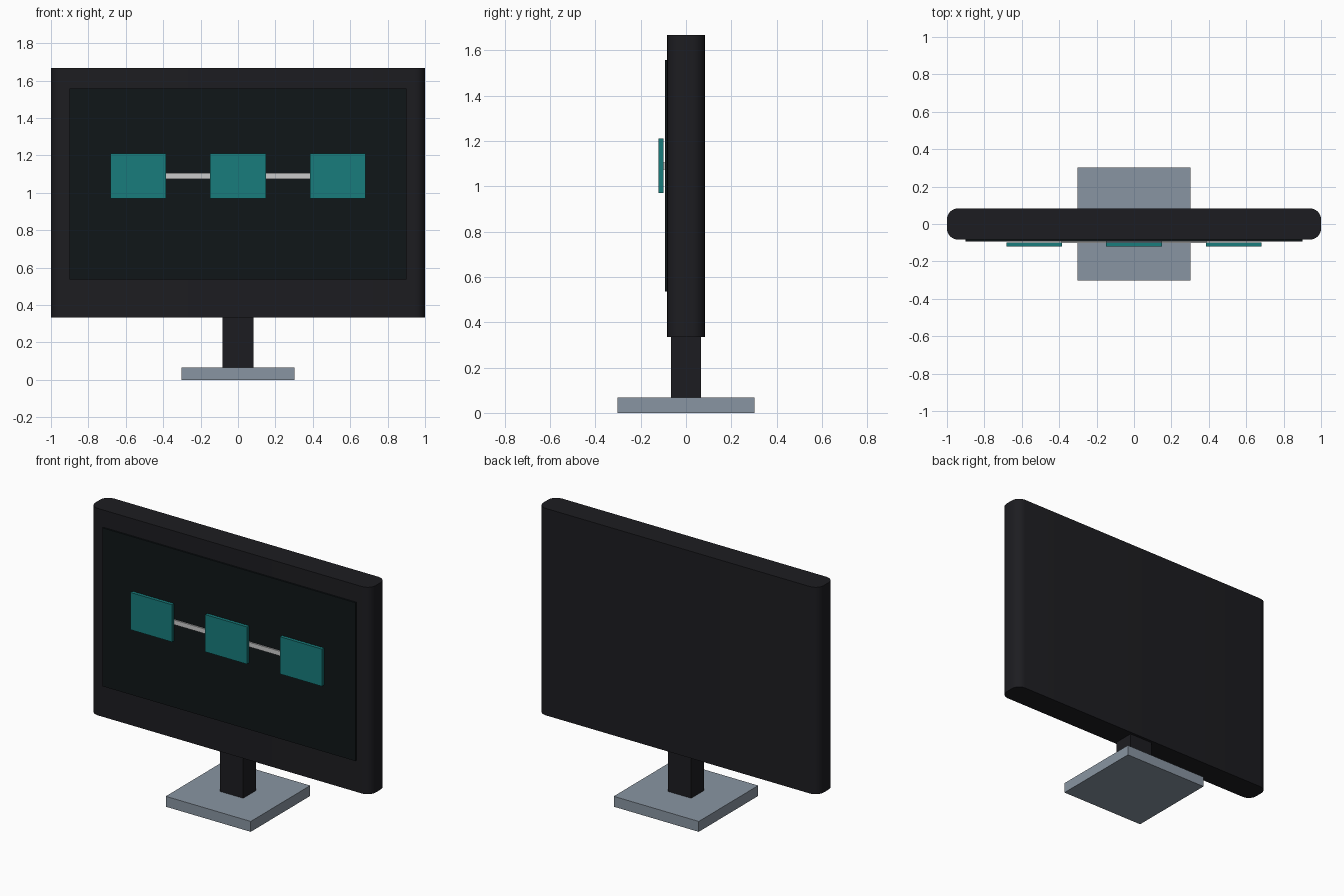
import bpy, bmesh, math

if "Cube" in bpy.data.objects:
    bpy.data.objects.remove(bpy.data.objects["Cube"])


def material(name, rgb):
    m = bpy.data.materials.new(name)
    m.diffuse_color = (*rgb, 1)
    m.use_nodes = True
    m.node_tree.nodes["Principled BSDF"].inputs["Base Color"].default_value = m.diffuse_color
    return m


def box(name, x, y, z, mat=None, corner=0):
    """Box from axis ranges; corner rounds the four upright edges."""
    bm = bmesh.new()
    bmesh.ops.create_cube(bm, size=1)
    for v in bm.verts:
        for i, (lo, hi) in enumerate((x, y, z)):
            v.co[i] = hi if v.co[i] > 0 else lo
    if corner:
        upright = [e for e in bm.edges
                   if abs(e.verts[0].co.z - e.verts[1].co.z) > 1e-4]
        bmesh.ops.bevel(bm, geom=upright, offset=corner, segments=6,
                        profile=0.5, affect='EDGES')
    mesh = bpy.data.meshes.new(name)
    bm.to_mesh(mesh)
    bm.free()
    ob = bpy.data.objects.new(name, mesh)
    bpy.context.collection.objects.link(ob)
    if mat:
        mesh.materials.append(mat)
    if corner:
        bpy.context.view_layer.objects.active = ob
        ob.select_set(True)
        bpy.ops.object.shade_smooth_by_angle(angle=math.radians(30))
        ob.select_set(False)
    return ob


black = material("black_plastic", (0.012, 0.012, 0.015))
glass = material("dark_glass", (0.005, 0.008, 0.009))
teal = material("teal", (0.009, 0.2, 0.2))
slate = material("slate", (0.25, 0.3, 0.36))

# Stand
box("stand_base", (-0.303, 0.303), (-0.303, 0.303), (0, 0.067), slate)
box("stand_neck", (-0.083, 0.083), (-0.066, 0.066), (0.067, 0.335), black)

# Monitor housing and screen
box("housing", (-1, 1), (-0.083, 0.083), (0.334, 1.668), black, corner=0.058)
box("screen", (-0.902, 0.902), (-0.093, -0.08), (0.536, 1.557), glass)

# Row of three tiles on the screen
for i, cx in enumerate((-0.534, 0, 0.534)):
    box(f"tile_{i + 1}", (cx - 0.149, cx + 0.149), (-0.121, -0.1),
        (0.97, 1.21), teal)

# Links between neighbouring tiles
for side, cx in (("left", -0.267), ("right", 0.267)):
    box(f"link_{side}", (cx - 0.12, cx + 0.12), (-0.102, -0.091), (1.075, 1.105))
